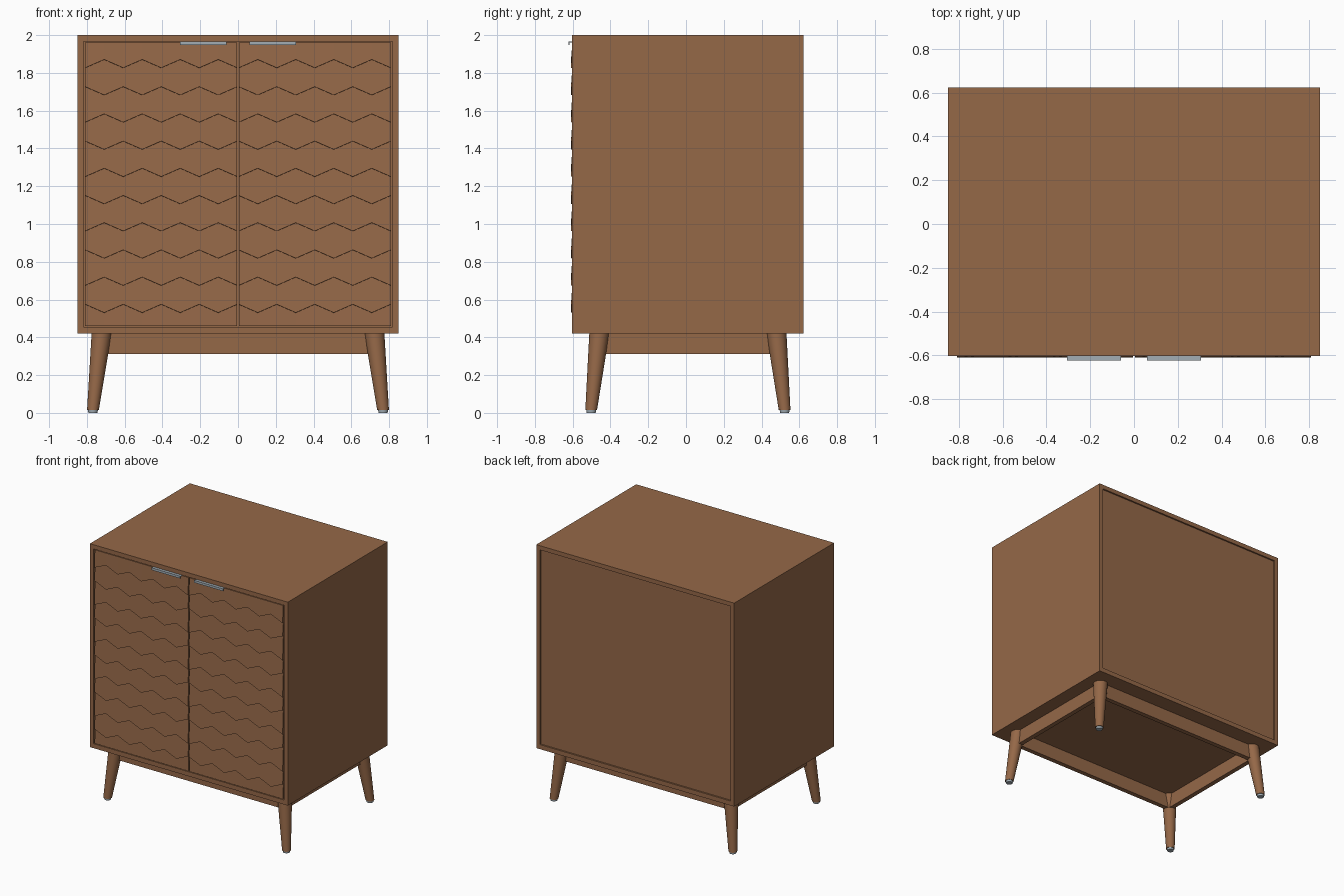
import bpy, bmesh
from mathutils import Vector

if "Cube" in bpy.data.objects:
    bpy.data.objects.remove(bpy.data.objects["Cube"])


def material(name, rgb):
    m = bpy.data.materials.new(name)
    m.diffuse_color = (*rgb, 1)
    m.use_nodes = True
    m.node_tree.nodes["Principled BSDF"].inputs["Base Color"].default_value = m.diffuse_color
    return m


WOOD = material("walnut brown", (0.30, 0.138, 0.064))
METAL = material("grey metal", (0.36, 0.42, 0.46))


def finish(name, bm, mat):
    bmesh.ops.recalc_face_normals(bm, faces=bm.faces)
    me = bpy.data.meshes.new(name)
    bm.to_mesh(me)
    bm.free()
    ob = bpy.data.objects.new(name, me)
    bpy.context.collection.objects.link(ob)
    me.materials.append(mat)
    return ob


def box(name, x0, x1, y0, y1, z0, z1, mat=WOOD):
    bm = bmesh.new()
    bmesh.ops.create_cube(bm, size=1)
    for v in bm.verts:
        v.co = ((x0 + x1) / 2 + v.co.x * (x1 - x0),
                (y0 + y1) / 2 + v.co.y * (y1 - y0),
                (z0 + z1) / 2 + v.co.z * (z1 - z0))
    return finish(name, bm, mat)


def tapered(name, low, r_low, high, r_high, mat):
    """Slanted round post whose end caps stay level."""
    bm = bmesh.new()
    bmesh.ops.create_cone(bm, cap_ends=True, segments=32, radius1=r_low,
                          radius2=r_high, depth=1)
    for v in bm.verts:
        c = Vector(low).lerp(Vector(high), v.co.z + 0.5)
        v.co = (v.co.x + c.x, v.co.y + c.y, c.z)
    ob = finish(name, bm, mat)
    for o in bpy.context.selected_objects:
        o.select_set(False)
    ob.select_set(True)
    bpy.context.view_layer.objects.active = ob
    bpy.ops.object.shade_smooth_by_angle()


FRONT, BACK, W = -0.603, 0.623, 0.85

# Cabinet shell
box("top_panel", -W, W, FRONT, BACK, 1.967, 2.0)
box("bottom_panel", -W, W, FRONT, BACK, 0.42, 0.455)
box("left_side", -W, -0.819, FRONT, BACK, 0.455, 1.967)
box("right_side", 0.819, W, FRONT, BACK, 0.455, 1.967)
box("back_panel", -0.819, 0.819, BACK - 0.03, BACK - 0.012, 0.455, 1.967)


# Doors: overlapping shingle rows, each kicking outward at its zigzag lower edge
def door(name, x0, x1, cols=8, rows=10):
    bm = bmesh.new()
    rings = []
    for i in range(cols + 1):
        x = x0 + (x1 - x0) * i / cols
        pts = [(-0.57, 1.962), (-0.601, 1.962)]
        for k in range(rows):
            z = 1.849 - 0.144 * k + (0.022 if (i + k) % 2 else -0.022)
            pts += [(-0.609, z), (-0.599, z - 0.001)]
        pts += [(-0.604, 0.46), (-0.57, 0.46)]
        rings.append([bm.verts.new((x, y, z)) for y, z in pts])
    n = len(rings[0])
    for a, b in zip(rings, rings[1:]):
        for j in range(n):
            bm.faces.new((a[j], a[(j + 1) % n], b[(j + 1) % n], b[j]))
    bm.faces.new(rings[0])
    bm.faces.new(rings[-1])
    finish(name, bm, WOOD)


door("left_door", -0.809, -0.004)
door("right_door", 0.004, 0.809)

# Edge pulls on the door tops
for side, s in (("left", -1), ("right", 1)):
    a, b = sorted((s * 0.06, s * 0.306))
    box(side + "_handle_plate", a, b, -0.623, -0.575, 1.961, 1.9655, METAL)
    box(side + "_handle_lip", a, b, -0.623, -0.618, 1.948, 1.961, METAL)

# Splayed legs with metal glides
YC = 0.01
for fb, sy in (("front", -1), ("back", 1)):
    for lr, sx in (("left", -1), ("right", 1)):
        foot = (sx * 0.768, YC + sy * 0.512, 0.015)
        head = (sx * 0.722, YC + sy * 0.469, 0.42)
        tapered(f"{fb}_{lr}_leg", foot, 0.031, head, 0.053, WOOD)
        tapered(f"{fb}_{lr}_glide", (foot[0], foot[1], 0), 0.024,
                (foot[0], foot[1], 0.015), 0.026, METAL)

# Apron rails joining the legs
for fb, sy in (("front", -1), ("back", 1)):
    y = YC + sy * 0.469
    box(fb + "_rail", -0.71, 0.71, y - 0.018, y + 0.018, 0.312, 0.42)
for lr, sx in (("left", -1), ("right", 1)):
    x = sx * 0.722
    box(lr + "_rail", x - 0.018, x + 0.018, YC - 0.46, YC + 0.46, 0.312, 0.42)
